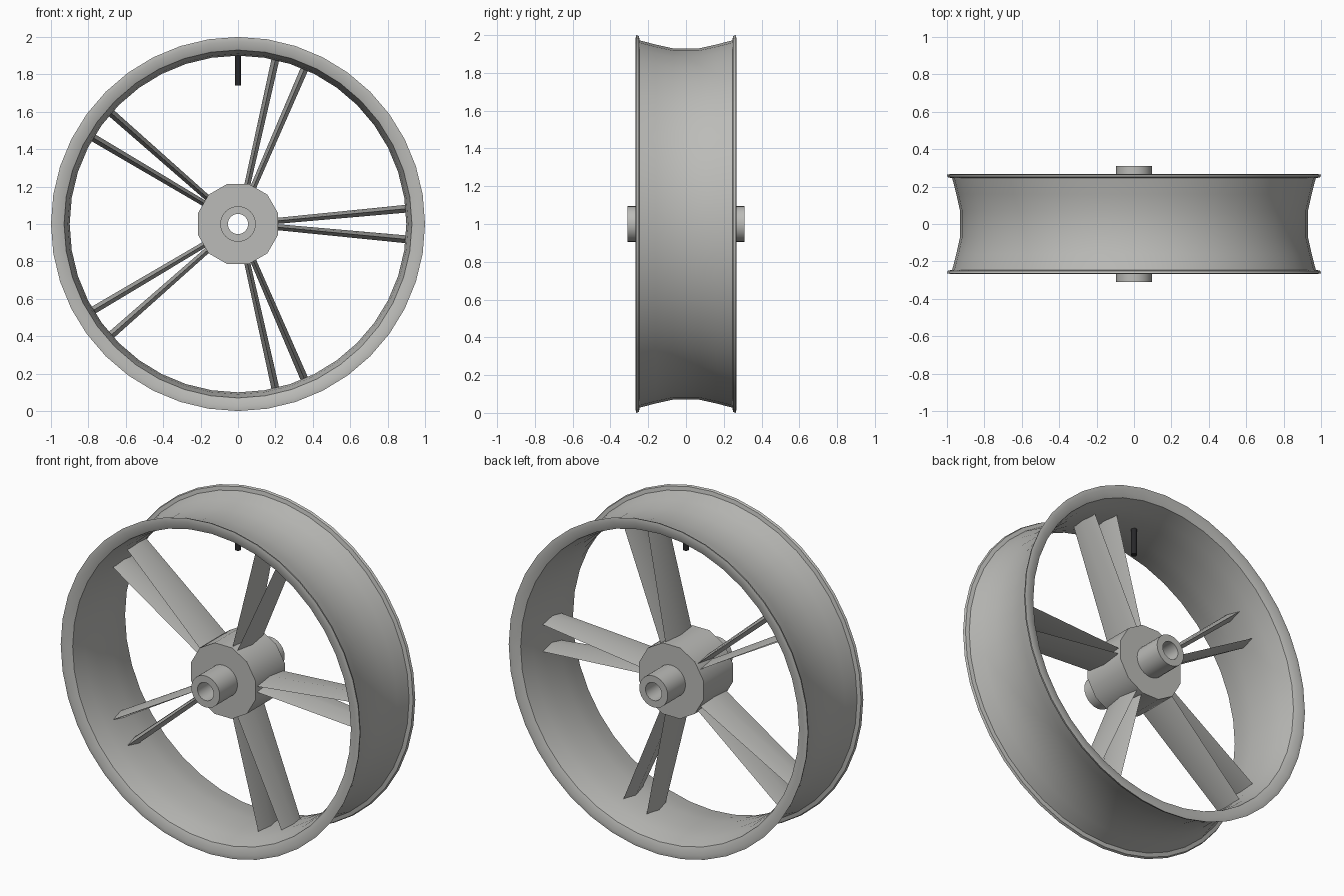
import bpy, bmesh, math
from mathutils import Vector, Matrix

if "Cube" in bpy.data.objects:
    bpy.data.objects.remove(bpy.data.objects["Cube"])

AXLE = Vector((0, 0, 1))


def material(name, rgb):
    m = bpy.data.materials.new(name)
    m.diffuse_color = (*rgb, 1)
    m.use_nodes = True
    m.node_tree.nodes["Principled BSDF"].inputs["Base Color"].default_value = m.diffuse_color
    return m


METAL = material("light grey metal", (0.5, 0.5, 0.48))
RUBBER = material("black rubber", (0.02, 0.02, 0.022))


def finish(bm, name, mat, angle=35):
    bmesh.ops.recalc_face_normals(bm, faces=bm.faces)
    me = bpy.data.meshes.new(name)
    bm.to_mesh(me)
    bm.free()
    me.materials.append(mat)
    me.shade_smooth()
    me.set_sharp_from_angle(angle=math.radians(angle))
    ob = bpy.data.objects.new(name, me)
    bpy.context.collection.objects.link(ob)
    return ob


def bridge(bm, a, b):
    n = len(a)
    for i in range(n):
        j = (i + 1) % n
        bm.faces.new((a[i], a[j], b[j], b[i]))


def lathe(name, profile, segments, mat, offset=0.0, angle=35):
    """Spin a closed (y, radius) profile around the axle."""
    bm = bmesh.new()
    rings = []
    for s in range(segments):
        t = 2 * math.pi * (s + offset) / segments
        rings.append([bm.verts.new(AXLE + Vector((r * math.cos(t), y, r * math.sin(t))))
                      for y, r in profile])
    for s in range(segments):
        bridge(bm, rings[s], rings[(s + 1) % segments])
    return finish(bm, name, mat, angle)


# Rim: outer well and flanges, then the inner wall, mirrored front to back
outer = [(-0.264, 1.0), (-0.25, 0.995), (-0.245, 0.972),
         (-0.16, 0.95), (-0.07, 0.93)]
inner = [(-0.07, 0.90), (-0.16, 0.91), (-0.25, 0.93), (-0.268, 0.975)]
flip = lambda pts: [(-y, r) for y, r in reversed(pts)]
lathe("rim", outer + flip(outer) + flip(inner) + inner, 40, METAL)

# Hub drum and hollow axle sleeve
lathe("hub", [(-0.14, 0.222), (0.14, 0.222), (0.14, 0.06), (-0.14, 0.06)],
      12, METAL, offset=0.5, angle=40)
lathe("axle_sleeve", [(-0.31, 0.095), (0.31, 0.095), (0.31, 0.054), (-0.31, 0.054)],
      24, METAL)


# Spokes: five pairs of thin blades with a diamond section
def spoke(name, angle, side):
    bm = bmesh.new()
    turn = Matrix.Rotation(-angle, 4, 'Y')
    ends = []
    for x, z, thick, wide in ((0.19, 0.015, 0.016, 0.125), (0.912, 0.083, 0.021, 0.09)):
        section = ((0, thick), (wide, 0), (0, -thick), (-wide, 0))
        ends.append([bm.verts.new(AXLE + turn @ Vector((x, y, side * z + dz)))
                     for y, dz in section])
    bridge(bm, *ends)
    for e in ends:
        bm.faces.new(e)
    finish(bm, name, METAL)


for k in range(5):
    for side, label in ((1, "a"), (-1, "b")):
        spoke(f"spoke_{k + 1}_{label}", math.radians(72 * k), side)

# Valve stem under the top of the rim
bm = bmesh.new()
bmesh.ops.create_cone(bm, cap_ends=True, segments=10, radius1=0.018, radius2=0.018,
                      depth=0.18, matrix=Matrix.Translation((0, 0, 1.83)))
finish(bm, "valve_stem", RUBBER, angle=40)
